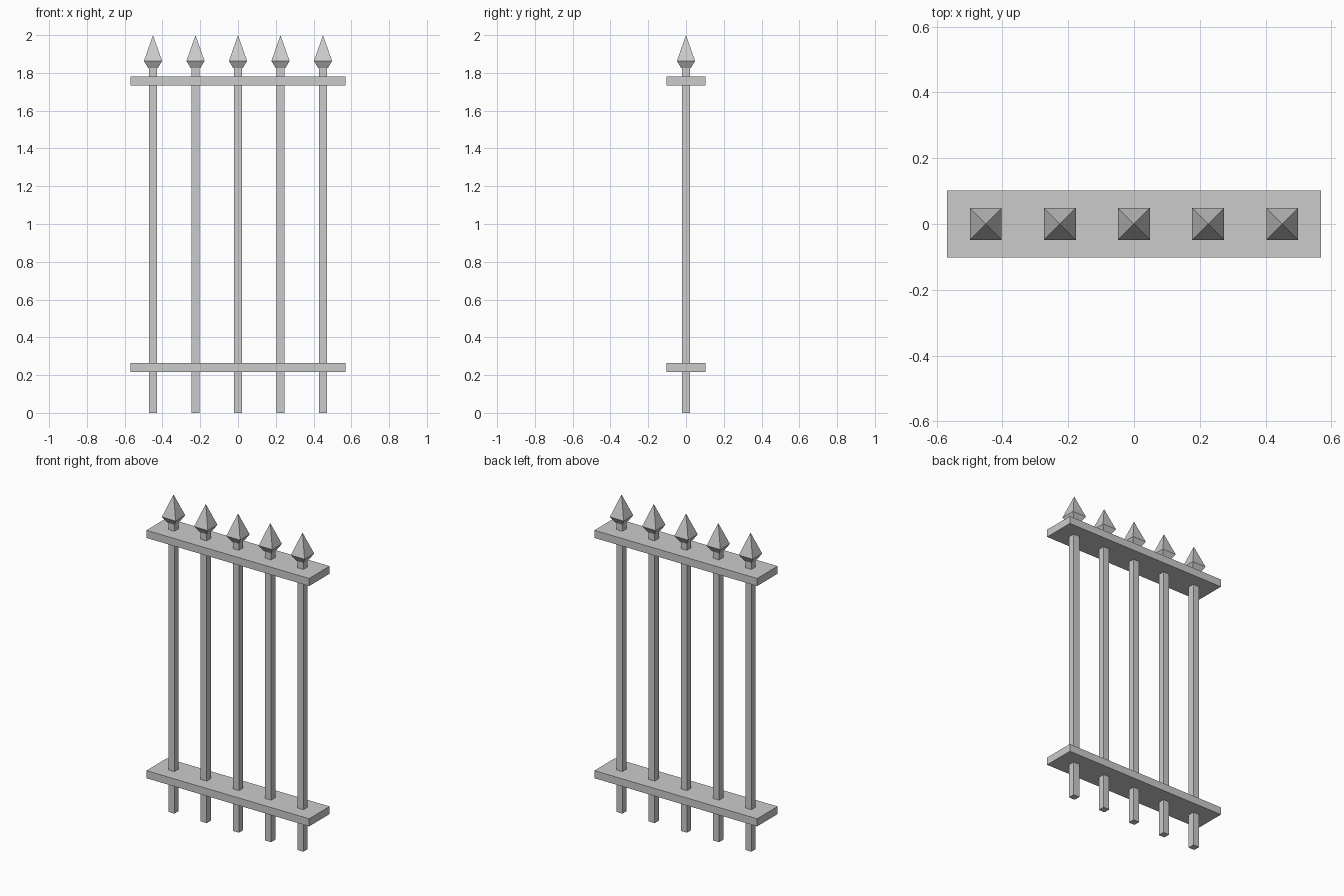
import bpy, bmesh

if "Cube" in bpy.data.objects:
    bpy.data.objects.remove(bpy.data.objects["Cube"])


def square_loft(name, x, sections, tip=None):
    """Stack of square sections (z, half_x, half_y), capped, with an optional point on top."""
    bm = bmesh.new()
    rings = [[bm.verts.new((sx * hx, sy * hy, z))
              for sx, sy in ((-1, -1), (1, -1), (1, 1), (-1, 1))]
             for z, hx, hy in sections]
    bm.faces.new(rings[0][::-1])
    for a, b in zip(rings, rings[1:]):
        for i in range(4):
            j = (i + 1) % 4
            bm.faces.new((a[i], a[j], b[j], b[i]))
    top = rings[-1]
    if tip is None:
        bm.faces.new(top)
    else:
        apex = bm.verts.new((0, 0, tip))
        for i in range(4):
            bm.faces.new((top[i], top[(i + 1) % 4], apex))
    mesh = bpy.data.meshes.new(name)
    bm.to_mesh(mesh)
    bm.free()
    obj = bpy.data.objects.new(name, mesh)
    obj.location.x = x
    bpy.context.collection.objects.link(obj)
    return obj


# Horizontal rails
for name, z in (("lower_rail", 0.241), ("upper_rail", 1.757)):
    square_loft(name, 0, [(z - 0.024, 0.568, 0.102), (z + 0.024, 0.568, 0.102)])

# Upright bars with spear-shaped finials
BAR = 0.021
for i in range(5):
    x = (i - 2) * 0.225
    square_loft(f"bar_{i + 1}", x, [(0, BAR, BAR), (1.827, BAR, BAR)])
    square_loft(f"spike_{i + 1}", x, [(1.825, 0.025, 0.025), (1.863, 0.048, 0.048)], tip=2.0)
